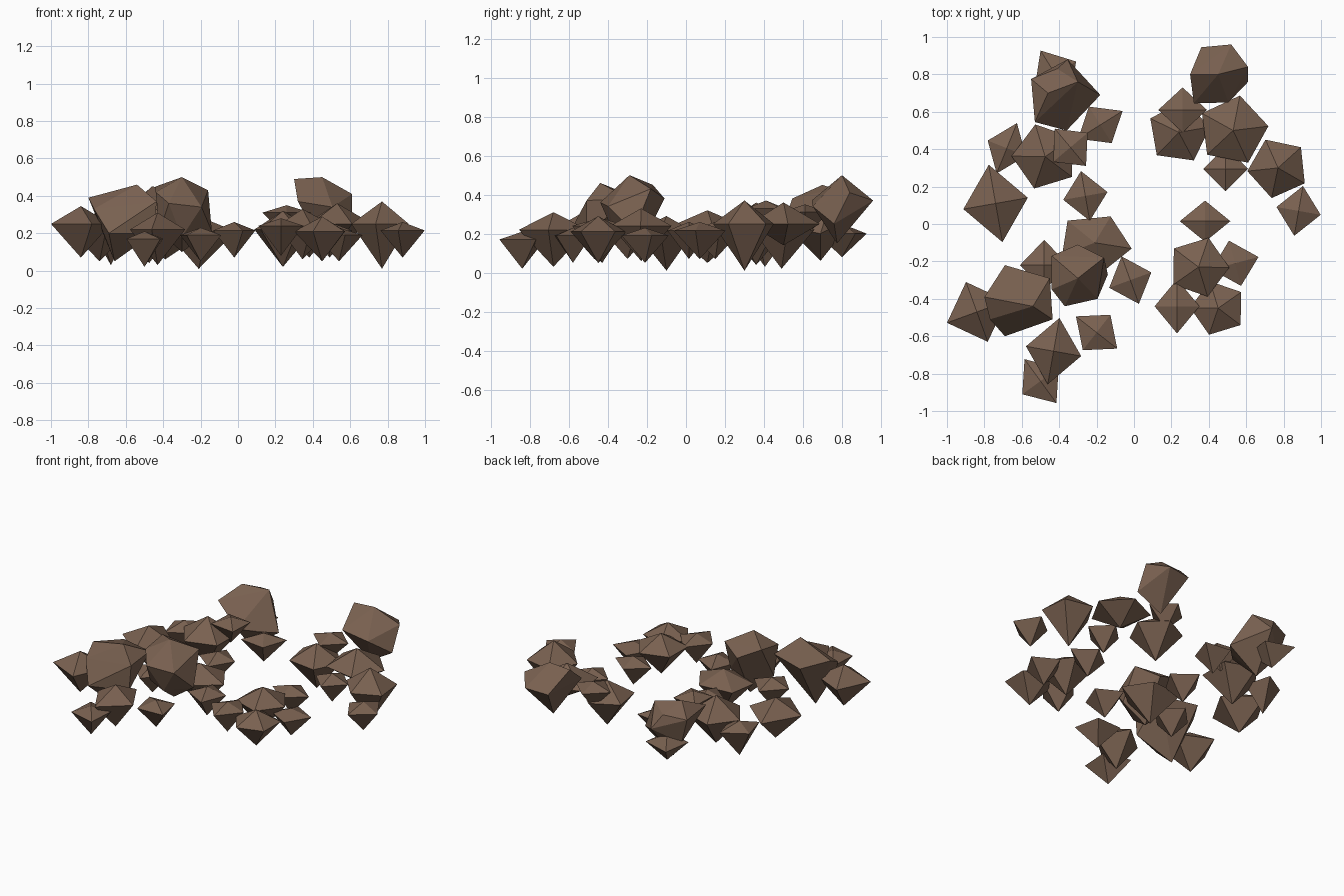
import bpy, bmesh
from math import sin, cos, radians, pi

stone = bpy.data.materials.new("brown_stone")
stone.diffuse_color = (0.19, 0.118, 0.08, 1)


def hull(name, points):
    """Flat-faced convex rock wrapped around a few corner points."""
    bm = bmesh.new()
    for p in points:
        bm.verts.new(p)
    bmesh.ops.convex_hull(bm, input=bm.verts)
    loose = [v for v in bm.verts if not v.link_faces]
    bmesh.ops.delete(bm, geom=loose, context='VERTS')
    bmesh.ops.recalc_face_normals(bm, faces=bm.faces)
    mesh = bpy.data.meshes.new(name)
    bm.to_mesh(mesh)
    bm.free()
    mesh.materials.append(stone)
    bpy.context.collection.objects.link(bpy.data.objects.new(name, mesh))


def chip(name, n, x, y, a, b, rot, low=0.07, rim=0.215, top=0.26):
    """Double pyramid: n-sided elliptical rim, shallow top, deep point below."""
    r = radians(rot)
    pts = [(x, y, low), (x, y, top)]
    for k in range(n):
        u, v = a * cos(2 * pi * k / n), b * sin(2 * pi * k / n)
        pts.append((x + u * cos(r) - v * sin(r), y + u * sin(r) + v * cos(r), rim))
    hull(name, pts)


# Small four-sided stones, back left
chip("small_stone_back_left", 4, -.18, .53, .14, .115, 32)
chip("small_stone_back_left", 4, -.34, .41, .13, .12, -50, .20, .33, .37)
chip("small_stone_back_left", 4, -.68, .405, .145, .11, 68, .03)
chip("small_stone_back_left", 4, -.74, .11, .21, .175, 100, .05, .23, .32)
chip("small_stone_back_left", 4, -.26, .15, .135, .12, 100)
chip("small_stone_back_left", 4, -.42, .80, .15, .13, 122, .08, .20, .25)
# Small four-sided stones, front left
chip("small_stone_front_left", 4, -.48, -.22, .135, .13, 90)
chip("small_stone_front_left", 4, -.02, -.30, .135, .12, -70)
chip("small_stone_front_left", 4, -.84, -.47, .17, .17, 200, .07, .25, .345)
chip("small_stone_front_left", 4, -.20, -.58, .14, .12, -38, .05, .19, .23)
chip("small_stone_front_left", 4, -.43, -.68, .18, .15, 80, .03, .22, .31)
chip("small_stone_front_left", 4, -.50, -.84, .145, .12, 126, .02, .17, .21)
# Small four-sided stones, right half
chip("small_stone_right", 4, .38, .015, .135, .11, 180)
chip("small_stone_right", 4, .54, -.21, .13, .125, 15, .05, .19, .23)
chip("small_stone_right", 4, .23, -.44, .145, .12, 90, .08, .24, .28)
chip("small_stone_right", 4, .26, .61, .13, .12, 0, .18, .31, .35)
chip("small_stone_right", 4, .49, .295, .12, .12, 0)
chip("small_stone_right", 4, .88, .07, .135, .12, 80)

# Medium five-sided stones
chip("medium_stone", 5, -.475, .36, .18, .18, 35, .04, .24, .36)
chip("medium_stone", 5, -.21, -.10, .20, .16, -9, .01, .21, .29)
chip("medium_stone", 5, .345, -.23, .165, .165, 143, .06, .24, .33)
chip("medium_stone", 5, .45, -.45, .15, .15, 35, .05, .21, .29)
chip("medium_stone", 5, .24, .49, .17, .17, -62, .02, .22, .32)
chip("medium_stone", 5, .53, .50, .19, .19, 7, .14, .25, .36)
chip("medium_stone", 5, .77, .30, .165, .165, -30, .01, .25, .37)

# Large boulders
hull("boulder_back_right", [
    (.45, .80, .50), (.30, .80, .49), (.61, .84, .41), (.52, .96, .37), (.36, .945, .36),
    (.61, .76, .25), (.505, .65, .34), (.32, .645, .37), (.44, .775, .15)])
hull("boulder_centre", [
    (-.30, -.29, .50), (-.44, -.17, .45), (-.30, -.11, .38), (-.16, -.18, .43), (-.14, -.27, .21),
    (-.195, -.40, .34), (-.37, -.44, .36), (-.44, -.35, .42), (-.30, -.36, .18), (-.42, -.33, .21),
    (-.30, -.25, .10)])
hull("boulder_front_left", [
    (-.80, -.39, .39), (-.69, -.22, .37), (-.54, -.44, .46), (-.45, -.29, .38), (-.435, -.51, .37),
    (-.77, -.51, .33), (-.69, -.60, .20), (-.45, -.51, .20), (-.66, -.43, .05)])
hull("boulder_back_left", [
    (-.55, .775, .37), (-.41, .83, .39), (-.355, .88, .30), (-.18, .69, .20), (-.275, .59, .22),
    (-.36, .50, .25), (-.53, .545, .38), (-.46, .70, .45), (-.30, .76, .43), (-.50, .76, .20),
    (-.39, .69, .06)])
